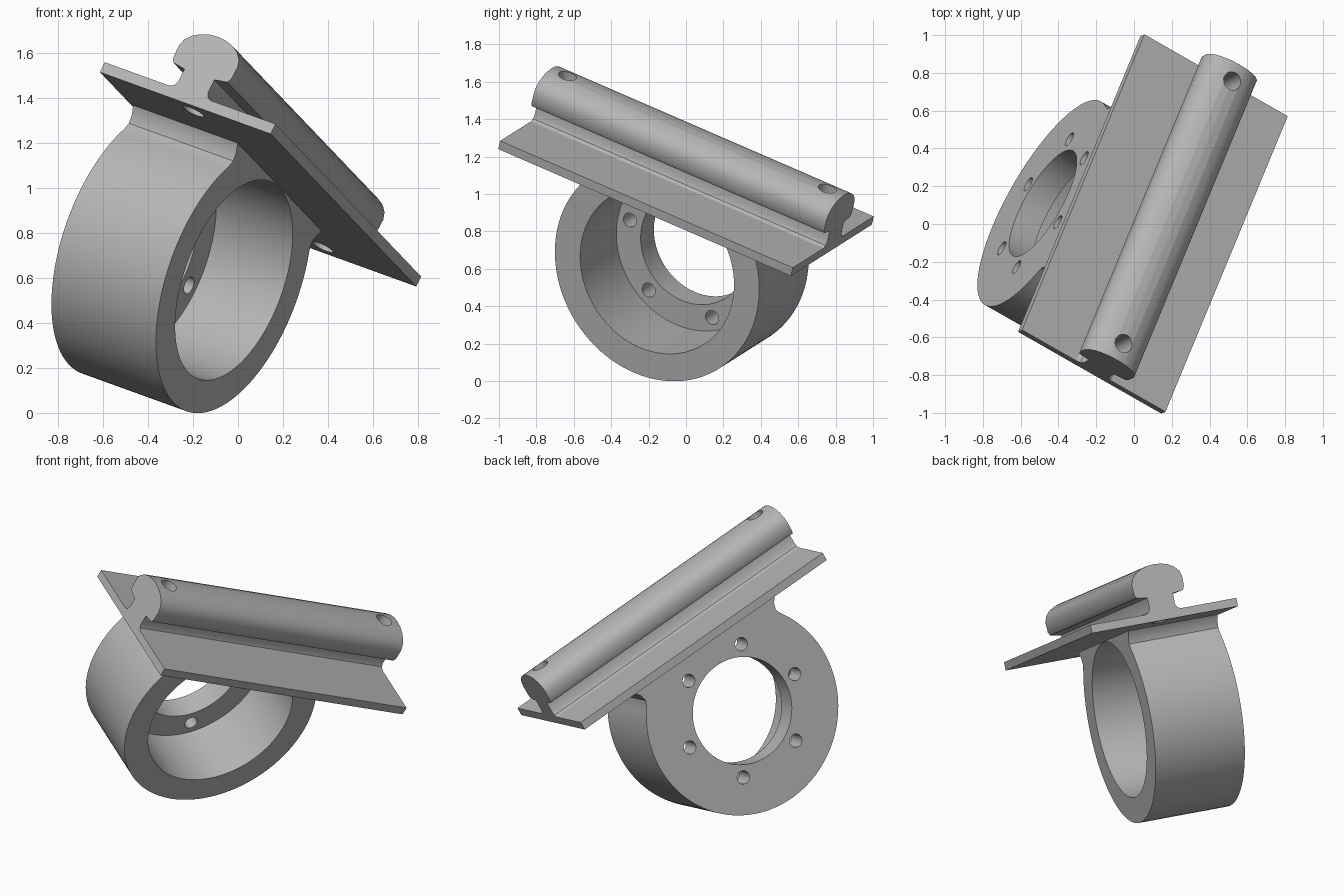
import bpy, bmesh, math
from mathutils import Matrix, Vector

cube = bpy.data.objects.get("Cube")
if cube:
    bpy.data.objects.remove(cube, do_unlink=True)

grey = bpy.data.materials.new("plain_grey")
grey.use_nodes = True
COLOUR = (0.46, 0.46, 0.46, 1)
grey.diffuse_color = COLOUR
grey.node_tree.nodes["Principled BSDF"].inputs["Base Color"].default_value = COLOUR

# Tilted frame: X across the plate, Y along the rail, Z out of the plate
along = Vector((0.355, 0.858, -0.372)).normalized()
across = Vector((0.832, -0.465, -0.303))
across = (across - along * across.dot(along)).normalized()
normal = across.cross(along)
FRAME = Matrix((across, along, normal)).transposed().to_4x4()
FRAME.translation = (0.10, 0.0, 1.06)

LENGTH, WIDTH, THICK = 0.912, 0.458, 0.025      # plate half sizes
RING_Z, RING_R, BORE_R, EYE_R = -0.495, 0.62, 0.467, 0.32
BACK, FLOOR, FRONT = -0.444, -0.294, 0.116      # ring stations across the plate


def prism(name, profile, axis, start, end):
    """Extrude a 2D profile along X, Y or Z of the tilted frame."""
    def place(p, t):
        co = list(p)
        co.insert(axis, t)
        return co
    bm = bmesh.new()
    rings = [[bm.verts.new(place(p, t)) for p in profile] for t in (start, end)]
    for cap in rings:
        bm.faces.new(cap)
    n = len(profile)
    for i in range(n):
        j = (i + 1) % n
        bm.faces.new((rings[0][i], rings[0][j], rings[1][j], rings[1][i]))
    bmesh.ops.recalc_face_normals(bm, faces=bm.faces[:])
    mesh = bpy.data.meshes.new(name)
    bm.to_mesh(mesh)
    bm.free()
    mesh.materials.append(grey)
    obj = bpy.data.objects.new(name, mesh)
    obj.matrix_world = FRAME
    bpy.context.collection.objects.link(obj)
    return obj


def circle(cx, cy, r, sides):
    return [(cx + r * math.cos(math.tau * i / sides),
             cy + r * math.sin(math.tau * i / sides)) for i in range(sides)]


def mirrored(half):
    """Close a right-hand half profile with its mirror image."""
    return half + [(-a, b) for a, b in reversed(half) if a > 1e-6]


def drill(obj, cutters):
    for cutter in cutters:
        cutter.hide_render = True
        mod = obj.modifiers.new("cut", "BOOLEAN")
        mod.operation, mod.solver, mod.object = "DIFFERENCE", "EXACT", cutter
    bpy.context.view_layer.update()
    evaluated = obj.evaluated_get(bpy.context.evaluated_depsgraph_get())
    mesh = bpy.data.meshes.new_from_object(evaluated)
    obj.modifiers.clear()
    obj.data = mesh


# Mounting plate
plate = prism("mounting_plate",
              [(-WIDTH, -THICK), (WIDTH, -THICK), (WIDTH, THICK), (-WIDTH, THICK)],
              1, -LENGTH, LENGTH)

# Rail with a stem and a rounded head
rail_half = [(0.11, 0.0), (0.11, 0.025), (0.09, 0.035), (0.08, 0.055), (0.08, 0.12),
             (0.145, 0.13), (0.156, 0.15), (0.158, 0.21), (0.147, 0.245),
             (0.122, 0.273), (0.085, 0.294), (0.045, 0.306), (0.0, 0.31)]
rail = prism("rail", mirrored(rail_half), 1, -LENGTH, LENGTH)

# Clamp ring: round below, flared neck up to the plate
start, stop = -math.pi / 2, math.asin(0.36 / RING_R)
steps = 44
ring_half = [(RING_R * math.cos(a), RING_Z + RING_R * math.sin(a))
             for a in (start + (stop - start) * i / steps for i in range(steps + 1))]
ring_half += [(0.49, -0.10), (0.50, -0.06), (0.53, -0.022)]
ring = prism("clamp_ring", mirrored(ring_half), 0, BACK, FRONT)

# Screw holes through rail and plate
screws = [prism("screw_cutter", circle(0, y, 0.05, 24), 2, -0.2, 0.5)
          for y in (-0.81, 0.81)]
drill(plate, screws)
drill(rail, screws)

# Counterbore, through opening and six bolt holes in the ring
bores = [prism("bore_cutter", circle(0, RING_Z, BORE_R, 96), 0, FLOOR, FRONT + 0.1),
         prism("eye_cutter", circle(0, RING_Z, EYE_R, 72), 0, BACK - 0.1, FLOOR + 0.1)]
bores += [prism("bolt_cutter", circle(y, z, 0.04, 20), 0, BACK - 0.1, FLOOR + 0.1)
          for y, z in circle(0, RING_Z, 0.395, 6)]
drill(ring, bores)

for cutter in screws + bores:
    bpy.data.objects.remove(cutter, do_unlink=True)

# Smooth curved faces, keep edges sharp
bpy.ops.object.select_all(action="DESELECT")
for obj in (plate, rail, ring):
    obj.select_set(True)
bpy.context.view_layer.objects.active = ring
bpy.ops.object.shade_smooth_by_angle(angle=math.radians(30))
